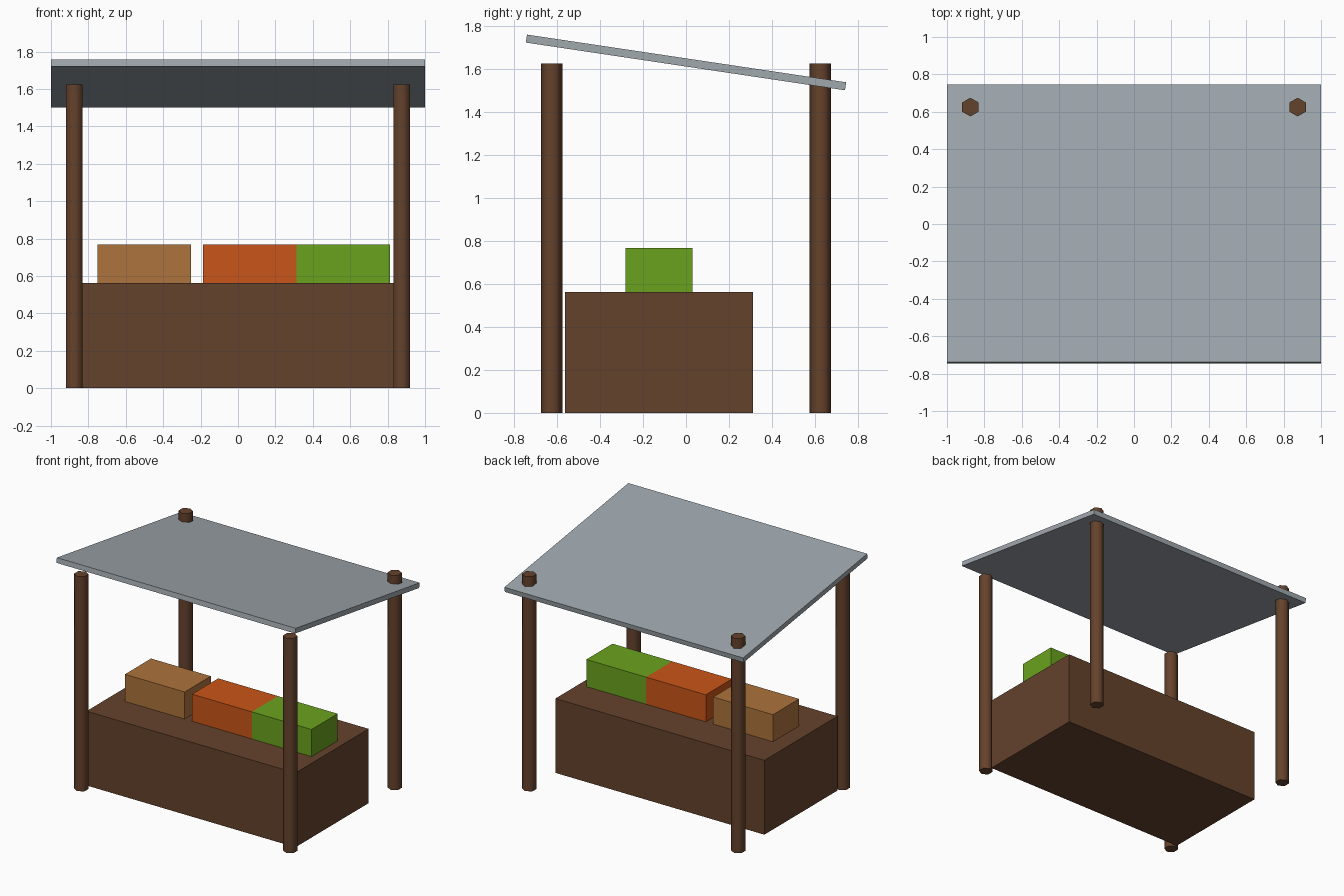
import bpy
from math import radians

if "Cube" in bpy.data.objects:
    bpy.data.objects.remove(bpy.data.objects["Cube"])


def material(name, srgb):
    mat = bpy.data.materials.new(name)
    linear = [(c / 255 / 12.92) if c < 11 else ((c / 255 + 0.055) / 1.055) ** 2.4 for c in srgb]
    mat.diffuse_color = (*linear, 1)
    mat.use_nodes = True
    mat.node_tree.nodes["Principled BSDF"].inputs["Base Color"].default_value = mat.diffuse_color
    return mat


def box(name, center, size, mat, tilt=0):
    bpy.ops.mesh.primitive_cube_add(size=1, location=center)
    ob = bpy.context.object
    ob.name = name
    ob.scale = size
    bpy.ops.object.transform_apply(location=False, rotation=False, scale=True)
    ob.rotation_euler.x = radians(tilt)
    ob.data.materials.append(mat)
    return ob


def post(name, x, y, mat, height=1.625, radius=0.05):
    bpy.ops.mesh.primitive_cylinder_add(vertices=6, radius=radius, depth=height,
                                        location=(x, y, height / 2))
    ob = bpy.context.object
    ob.name = name
    ob.data.materials.append(mat)
    # smooth sides, sharp caps
    bpy.ops.object.shade_smooth_by_angle(angle=radians(65))


wood = material("dark_wood", (101, 66, 44))
metal = material("roof_metal", (160, 168, 174))

# Counter
COUNTER_TOP = 0.5625
box("counter", (0, -0.125, COUNTER_TOP / 2), (1.75, 0.875, COUNTER_TOP), wood)

# Hexagonal posts, the back pair poking through the roof
for side, x in (("left", -0.875), ("right", 0.875)):
    for end, y in (("front", -0.625), ("back", 0.625)):
        post(f"{end}_{side}_post", x, y, wood)

# Sloping roof panel
box("roof", (0, 0, 1.629), (2, 1.5, 0.0375), metal, tilt=-8.5)

# Goods on the counter
CRATE_HEIGHT = 0.205
for name, x, rgb in (("tan_crate", -0.5, (174, 115, 60)),
                     ("orange_crate", 0.0625, (201, 85, 24)),
                     ("green_crate", 0.5625, (106, 162, 30))):
    box(name, (x, -0.125, COUNTER_TOP + CRATE_HEIGHT / 2), (0.5, 0.3125, CRATE_HEIGHT),
        material(name + "_colour", rgb))
